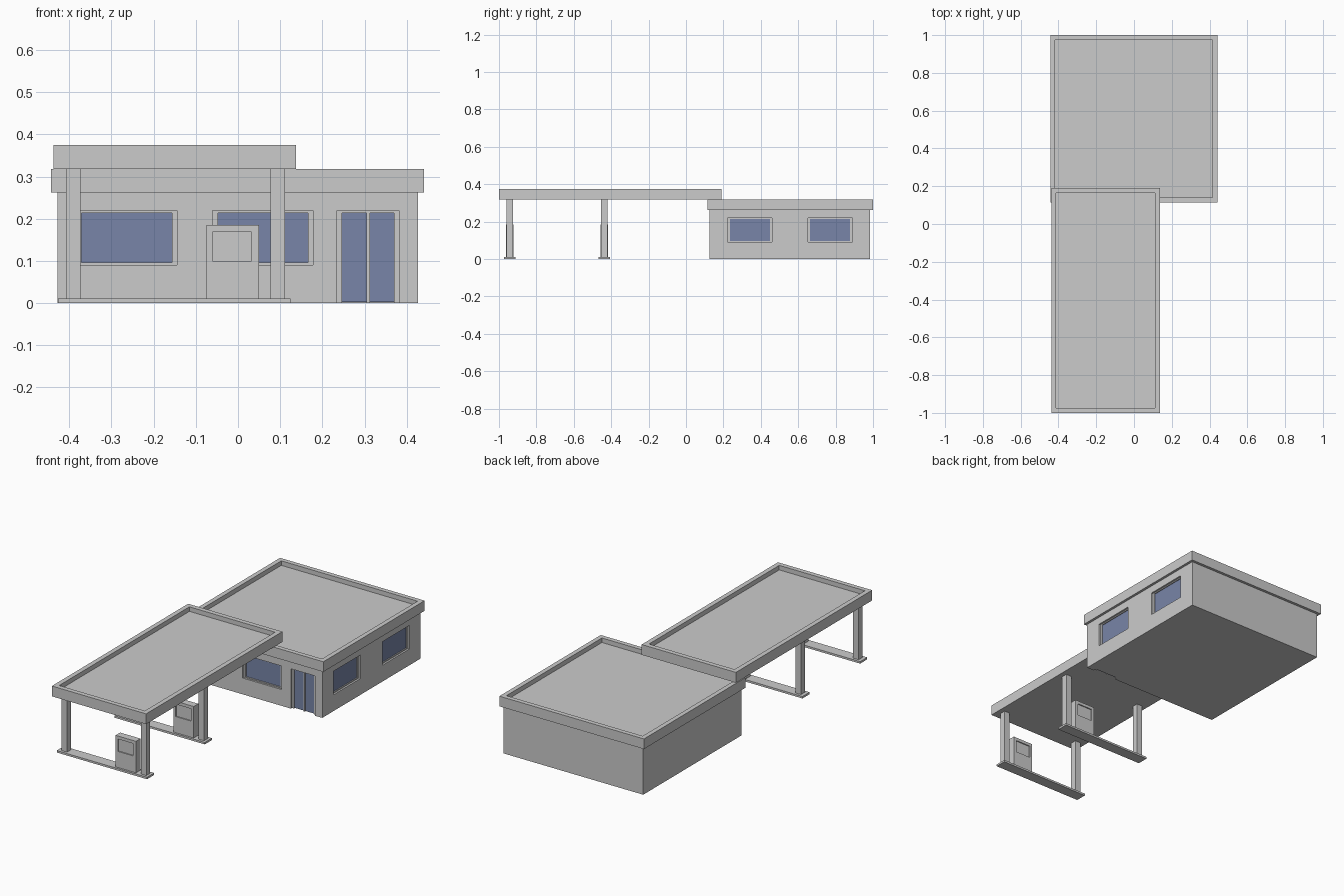
import bpy, bmesh
from mathutils import Vector

default = bpy.data.objects.get("Cube")
if default:
    bpy.data.objects.remove(default, do_unlink=True)


def material(name, color):
    m = bpy.data.materials.new(name)
    m.use_nodes = True
    m.diffuse_color = color
    node = next(n for n in m.node_tree.nodes if n.type == 'BSDF_PRINCIPLED')
    node.inputs["Base Color"].default_value = color
    return m


grey = material("concrete grey", (0.6, 0.6, 0.6, 1))
blue = material("window blue", (0.188, 0.235, 0.392, 1))


def boxes(name, extents, mat=grey):
    """One object made of boxes, each given as two opposite corners."""
    bm = bmesh.new()
    for lo, hi in extents:
        lo, hi = Vector(lo), Vector(hi)
        verts = bmesh.ops.create_cube(bm, size=1)["verts"]
        for v in verts:
            v.co = (lo + hi) / 2 + v.co * (hi - lo)
    mesh = bpy.data.meshes.new(name)
    bm.to_mesh(mesh)
    bm.free()
    mesh.materials.append(mat)
    obj = bpy.data.objects.new(name, mesh)
    bpy.context.collection.objects.link(obj)
    return obj


def cut(obj, extents):
    """Subtract boxes and keep only the result."""
    cutter = boxes("cutter", extents)
    cutter.hide_render = True
    mod = obj.modifiers.new("openings", 'BOOLEAN')
    mod.operation, mod.solver, mod.object = 'DIFFERENCE', 'EXACT', cutter
    bpy.context.view_layer.update()
    graph = bpy.context.evaluated_depsgraph_get()
    mesh = bpy.data.meshes.new_from_object(obj.evaluated_get(graph))
    obj.modifiers.clear()
    obj.data = mesh
    bpy.data.objects.remove(cutter, do_unlink=True)


def tray(name, lo, hi, rim, depth):
    """Flat roof slab with a raised rim around a sunken top."""
    obj = boxes(name, [(lo, hi)])
    bm = bmesh.new()
    bm.from_mesh(obj.data)
    bm.normal_update()
    top = max(bm.faces, key=lambda f: f.normal.z)
    bmesh.ops.inset_individual(bm, faces=[top], thickness=rim)
    floor = bmesh.ops.extrude_discrete_faces(bm, faces=[top])["faces"][0]
    bmesh.ops.translate(bm, verts=floor.verts, vec=(0, 0, -depth))
    bm.to_mesh(obj.data)
    bm.free()


# Shop walls
FRONT, SIDE = 0.126, 0.427
walls = boxes("shop_walls", [((-0.428, FRONT, 0), (SIDE, 0.985, 0.264))])
HOLE, FRAME, GLASS = 0.02, 0.01, 0.015


def wall_box(side, a0, a1, z0, z1, d0, d1):
    """Box spanning a0..a1 along a wall and d0..d1 deep into it."""
    if side == "front":
        return (a0, FRONT + d0, z0), (a1, FRONT + d1, z1)
    return (SIDE - d1, a0, z0), (SIDE - d0, a1, z1)


# Windows and door, set into the walls
openings = []


def opening(name, side, a0, a1, z0, z1, door=False):
    t = 0.012
    openings.append(wall_box(side, a0, a1, z0 - 0.01 * door, z1, -0.01, HOLE))
    bars = [(a0, a0 + t, z0, z1), (a1 - t, a1, z0, z1),
            (a0 + t, a1 - t, z1 - t / 2, z1)]
    if door:
        mid = (a0 + a1) / 2
        bars.append((mid - 0.004, mid + 0.004, z0, z1 - t / 2))
    else:
        bars.append((a0 + t, a1 - t, z0, z0 + t / 2))
    boxes(name + "_frame", [wall_box(side, *b, FRAME, HOLE) for b in bars])
    boxes(name + "_glass", [wall_box(side, a0 + t, a1 - t, z0 + 0.002, z1 - t / 2,
                                     GLASS, HOLE)], blue)


opening("front_window_right", "front", -0.383, -0.145, 0.09, 0.22)
opening("front_window_middle", "front", -0.06, 0.178, 0.09, 0.22)
opening("shop_door", "front", 0.235, 0.382, 0, 0.22, door=True)
opening("side_window_front", "side", 0.222, 0.46, 0.09, 0.22)
opening("side_window_back", "side", 0.652, 0.89, 0.09, 0.22)
cut(walls, openings)

# Roofs
tray("shop_roof", (-0.443, 0.115, 0.262), (0.441, 1, 0.318), 0.036, 0.025)
tray("canopy_roof", (-0.438, -1, 0.318), (0.138, 0.19, 0.375), 0.037, 0.025)

# Pump islands: base strip, two columns and a pump with a screen on each face
for label, y in (("front", -0.942), ("back", -0.438)):
    boxes(label + "_island", [((-0.427, y - 0.031, 0), (0.125, y + 0.031, 0.011))])
    for end, x in (("right", -0.391), ("left", 0.094)):
        boxes(f"{label}_column_{end}",
              [((x - 0.017, y - 0.017, 0.01), (x + 0.017, y + 0.017, 0.32))])
    near, far = y - 0.02, y + 0.02
    pump = boxes(label + "_pump", [((-0.075, near, 0.01), (0.05, far, 0.185))])
    cut(pump, [((-0.06, a, 0.10), (0.032, b, 0.168))
               for a, b in ((near - 0.01, near + 0.006), (far - 0.006, far + 0.01))])
